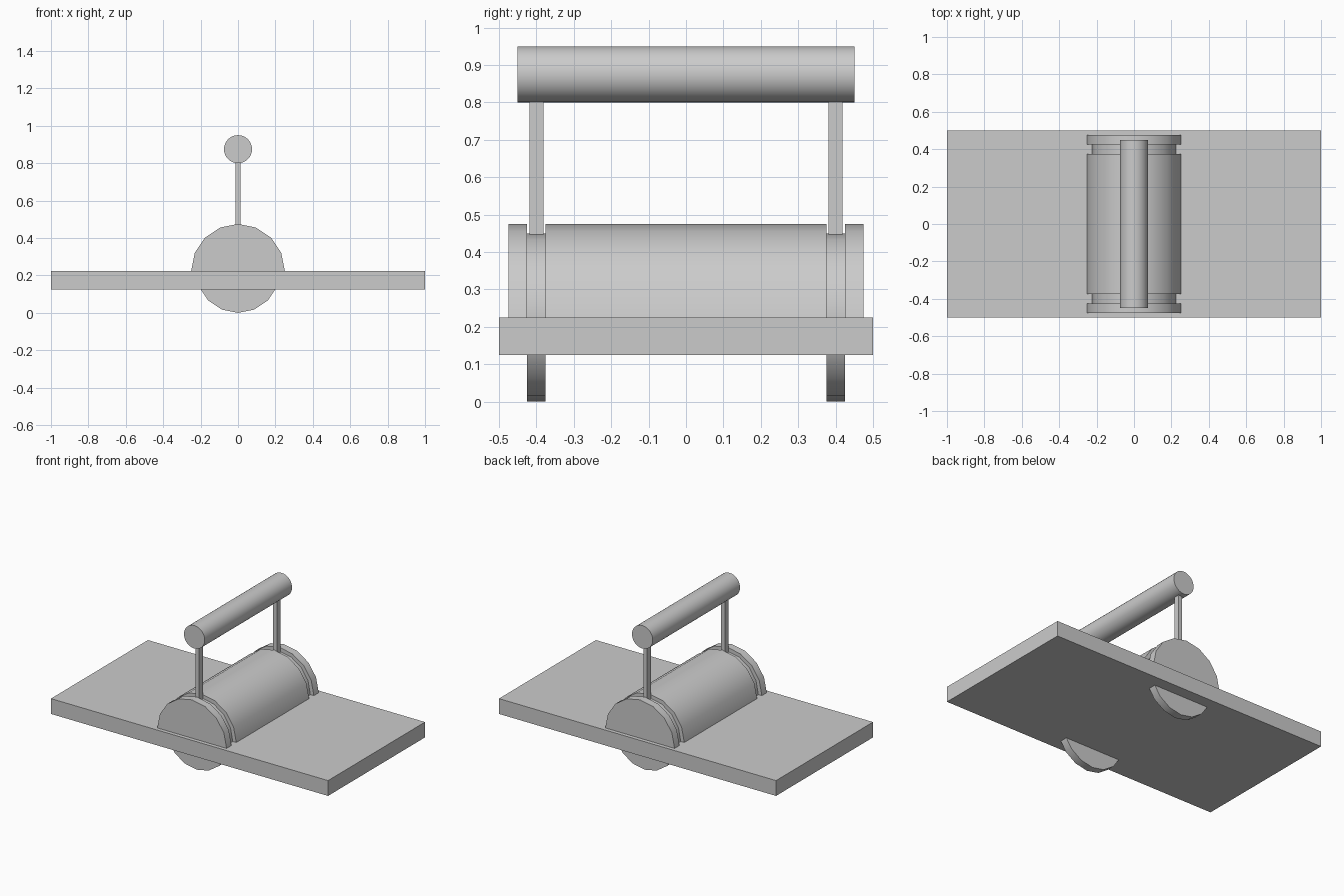
import bpy, bmesh, math

if "Cube" in bpy.data.objects:
    bpy.data.objects.remove(bpy.data.objects["Cube"])

grey = bpy.data.materials.new("plain grey")
grey.use_nodes = True
colour = (0.6, 0.6, 0.6, 1)
grey.diffuse_color = colour
grey.node_tree.nodes["Principled BSDF"].inputs["Base Color"].default_value = colour

AXLE_Z = 0.225


def arc(radius, centre_z, sides, steps):
    """Points on a regular polygon in the xz plane, starting at +x."""
    return [(radius * math.cos(2 * math.pi * i / sides),
             centre_z + radius * math.sin(2 * math.pi * i / sides)) for i in range(steps)]


def prism(name, profile, y0, y1, smooth=False):
    """Extrude an xz profile along y into a closed solid."""
    bm = bmesh.new()
    face = bm.faces.new([bm.verts.new((x, y0, z)) for x, z in profile])
    ext = bmesh.ops.extrude_face_region(bm, geom=[face])
    moved = [v for v in ext["geom"] if isinstance(v, bmesh.types.BMVert)]
    bmesh.ops.translate(bm, verts=moved, vec=(0, y1 - y0, 0))
    bmesh.ops.recalc_face_normals(bm, faces=bm.faces)
    mesh = bpy.data.meshes.new(name)
    bm.to_mesh(mesh)
    bm.free()
    mesh.materials.append(grey)
    obj = bpy.data.objects.new(name, mesh)
    bpy.context.collection.objects.link(obj)
    if smooth:
        bpy.ops.object.select_all(action='DESELECT')
        obj.select_set(True)
        bpy.context.view_layer.objects.active = obj
        bpy.ops.object.shade_smooth_by_angle(angle=math.radians(30))
    return obj


def rect(half_x, z0, z1):
    return [(-half_x, z0), (half_x, z0), (half_x, z1), (-half_x, z1)]


# Flat deck and half-round body on top of it
prism("deck", rect(1, 0.125, 0.225), -0.5, 0.5)
half_round = arc(0.25, AXLE_Z, 16, 9)
prism("body", half_round, -0.375, 0.375, smooth=True)

# End caps, wheels and handle posts at both ends
for label, side in (("front", -1), ("back", 1)):
    def span(a, b):
        return sorted((side * a, side * b))
    prism(label + "_cap", half_round, *span(0.425, 0.475), smooth=True)
    prism(label + "_wheel", arc(0.225, AXLE_Z, 16, 16), *span(0.375, 0.425), smooth=True)
    prism(label + "_post", rect(0.0135, 0.4, 0.85), *span(0.381, 0.419))

# Round handle bar
prism("handle", arc(0.075, 0.875, 32, 32), -0.45, 0.45, smooth=True)
